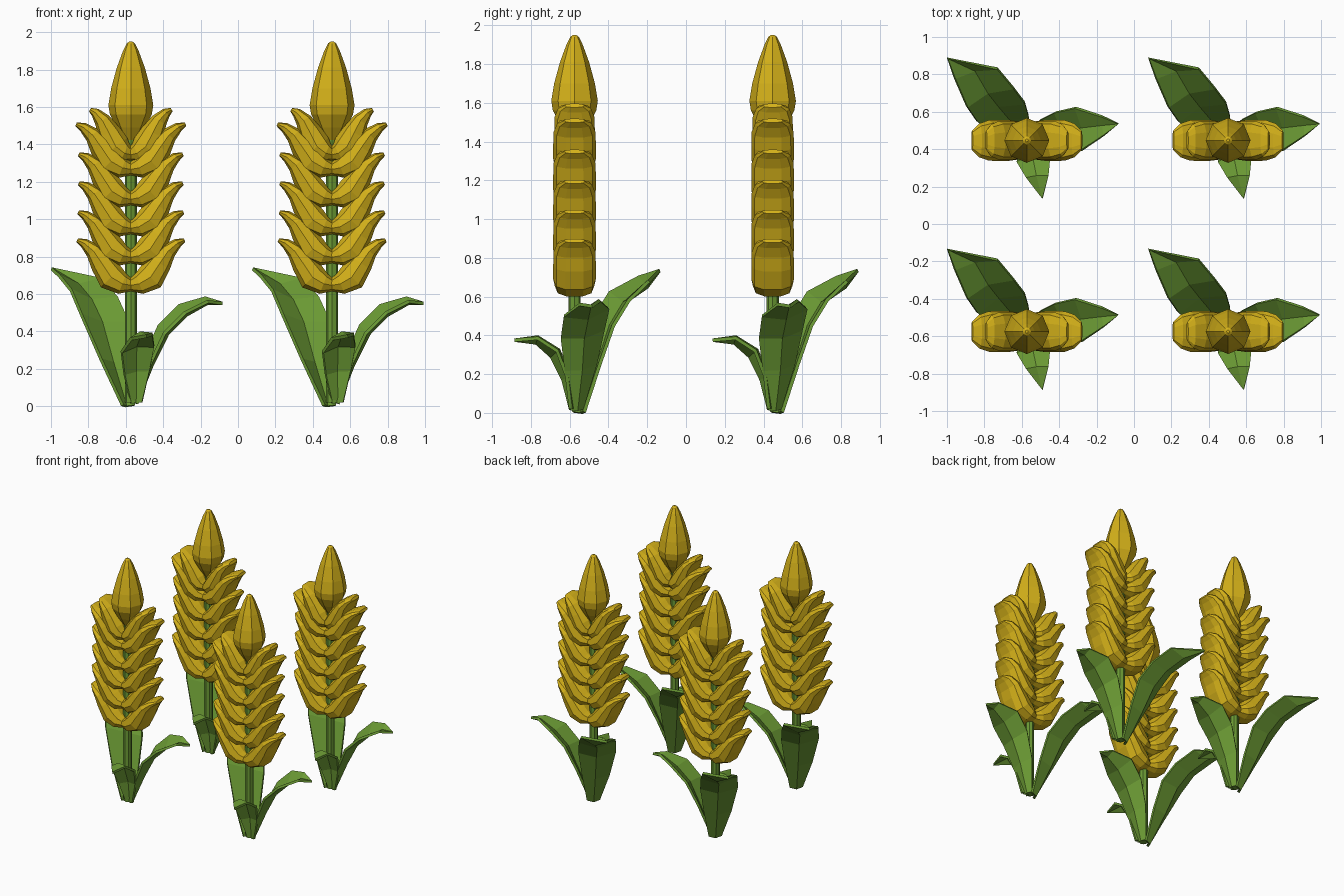
import bpy, math
from mathutils import Vector

if "Cube" in bpy.data.objects:
    bpy.data.objects.remove(bpy.data.objects["Cube"])


def material(name, rgb):
    m = bpy.data.materials.new(name)
    m.diffuse_color = (*rgb, 1)
    m.use_nodes = True
    m.node_tree.nodes["Principled BSDF"].inputs["Base Color"].default_value = m.diffuse_color
    return m


GOLD = material("grain_gold", (0.66, 0.44, 0.01))
GREEN = material("leaf_green", (0.15, 0.33, 0.035))


def make_object(name, verts, faces, mat):
    me = bpy.data.meshes.new(name)
    me.from_pydata([tuple(v) for v in verts], [], faces)
    me.materials.append(mat)
    ob = bpy.data.objects.new(name, me)
    bpy.context.collection.objects.link(ob)
    return ob


def add_loft(verts, faces, rings, flip=False):
    """Skin equal-size rings and cap both ends."""
    start, n = len(verts), len(rings[0])
    new = []
    for ring in rings:
        verts.extend(ring)
    for k in range(len(rings) - 1):
        for i in range(n):
            a, b = start + k * n + i, start + k * n + (i + 1) % n
            new.append((a, b, b + n, a + n))
    new.append(tuple(start + i for i in reversed(range(n))))
    last = start + (len(rings) - 1) * n
    new.append(tuple(last + i for i in range(n)))
    faces.extend([f[::-1] for f in new] if flip else new)


def lathe(name, profile, sides, mat):
    verts, faces = [], []
    rings = [[(r * math.cos(2 * math.pi * i / sides),
               r * math.sin(2 * math.pi * i / sides), z) for i in range(sides)]
             for r, z in profile]
    add_loft(verts, faces, rings)
    return make_object(name, verts, faces, mat)


# Kernel section along its spine: x, z, half width in y, half thickness
KERNEL = [(-0.01, 0.645, 0.075, 0.03), (0.045, 0.655, 0.102, 0.06),
          (0.105, 0.69, 0.11, 0.08), (0.155, 0.765, 0.11, 0.066),
          (0.20, 0.83, 0.108, 0.046), (0.25, 0.872, 0.09, 0.027),
          (0.287, 0.888, 0.052, 0.011)]


def soft(v):
    return math.copysign(abs(v) ** 0.75, v)


def kernel_rings(side, lift, sx, sw):
    pts = [Vector((x * sx, 0, z + lift)) for x, z, w, t in KERNEL]
    rings = []
    for k, (x, z, w, t) in enumerate(KERNEL):
        d = (pts[min(k + 1, len(pts) - 1)] - pts[max(k - 1, 0)]).normalized()
        nrm = Vector((-d.z, 0, d.x))
        ring = []
        for i in range(10):
            a = 2 * math.pi * i / 10
            p = pts[k] + nrm * t * soft(math.sin(a))
            ring.append((side * p.x, w * sw * soft(math.cos(a)), p.z))
        rings.append(ring)
    return rings


# Ear of six mirrored kernel pairs
kv, kf = [], []
for lift, sx, sw in [(0, 1, 1), (0.15, 0.98, 1), (0.305, 0.97, 1),
                     (0.46, 0.97, 1), (0.62, 1.02, 1), (0.698, 0.76, 0.95)]:
    for side in (1, -1):
        add_loft(kv, kf, kernel_rings(side, lift, sx, sw), flip=side > 0)
kernels = make_object("kernels", kv, kf, GOLD)

# Pointed bud on top and the stem through the ear
bud = lathe("top_bud", [(0.03, 1.42), (0.075, 1.49), (0.112, 1.56), (0.12, 1.61),
                        (0.105, 1.70), (0.075, 1.81), (0.042, 1.90),
                        (0.022, 1.94), (0.008, 1.95)], 8, GOLD)
stem = lathe("stem", [(0.032, 0.02), (0.032, 1.48)], 8, GREEN)


def leaf(name, rows, tip, sag):
    """Folded blade from left/right edge pairs, closing at a tip."""
    verts, faces = [], []
    mids = [(Vector(l) + Vector(r)) / 2 for l, r in rows] + [Vector(tip)]
    for k, (l, r) in enumerate(rows):
        l, r = Vector(l), Vector(r)
        n = (r - l).cross(mids[k + 1] - mids[max(k - 1, 0)]).normalized()
        depth = sag * min(1, (r - l).length / 0.2)
        verts += [l, mids[k] - n * depth, r]
    for k in range(len(rows) - 1):
        for j in (0, 1):
            a = 3 * k + j
            faces.append((a, a + 1, a + 4, a + 3))
    e, t = 3 * (len(rows) - 1), len(verts)
    verts.append(Vector(tip))
    faces += [(e, e + 1, t), (e + 1, e + 2, t)]
    ob = make_object(name, verts, faces, GREEN)
    mod = ob.modifiers.new("thickness", "SOLIDIFY")
    mod.thickness = 0.018
    mod.offset = 0
    return ob


# Three leaves: tall back-left, right, small front
back_leaf = leaf("back_leaf", [
    ((-0.045, -0.01, 0.005), (0.02, 0.05, 0.005)),
    ((-0.16, 0.03, 0.25), (0.01, 0.13, 0.25)),
    ((-0.265, 0.10, 0.49), (-0.01, 0.20, 0.45)),
    ((-0.32, 0.18, 0.62), (-0.07, 0.28, 0.58)),
    ((-0.385, 0.33, 0.70), (-0.157, 0.384, 0.68))], (-0.425, 0.44, 0.735), 0.045)
right_leaf = leaf("right_leaf", [
    ((0.01, 0.04, 0.02), (0.03, -0.02, 0.015)),
    ((0.07, 0.11, 0.25), (0.10, -0.05, 0.22)),
    ((0.15, 0.15, 0.43), (0.18, -0.07, 0.39)),
    ((0.26, 0.175, 0.54), (0.29, -0.055, 0.50)),
    ((0.40, 0.13, 0.58), (0.41, 0.025, 0.56))], (0.49, 0.09, 0.55), 0.04)
front_leaf = leaf("front_leaf", [
    ((0.0, -0.02, 0.015), (0.06, -0.02, 0.02)),
    ((-0.035, -0.06, 0.17), (0.10, -0.04, 0.19)),
    ((-0.05, -0.12, 0.29), (0.125, -0.09, 0.32)),
    ((0.0, -0.20, 0.36), (0.115, -0.19, 0.385))], (0.084, -0.31, 0.375), 0.035)

# Repeat the plant at four spots
parts = [kernels, bud, stem, back_leaf, right_leaf, front_leaf]
spots = [(x, y) for x in (-0.573, 0.503) for y in (-0.575, 0.447)]
for n, (x, y) in enumerate(spots):
    for part in parts:
        ob = part
        if n:
            ob = part.copy()
            ob.name = f"{part.name}_{n + 1}"
            bpy.context.collection.objects.link(ob)
        ob.location = (x, y, 0)
